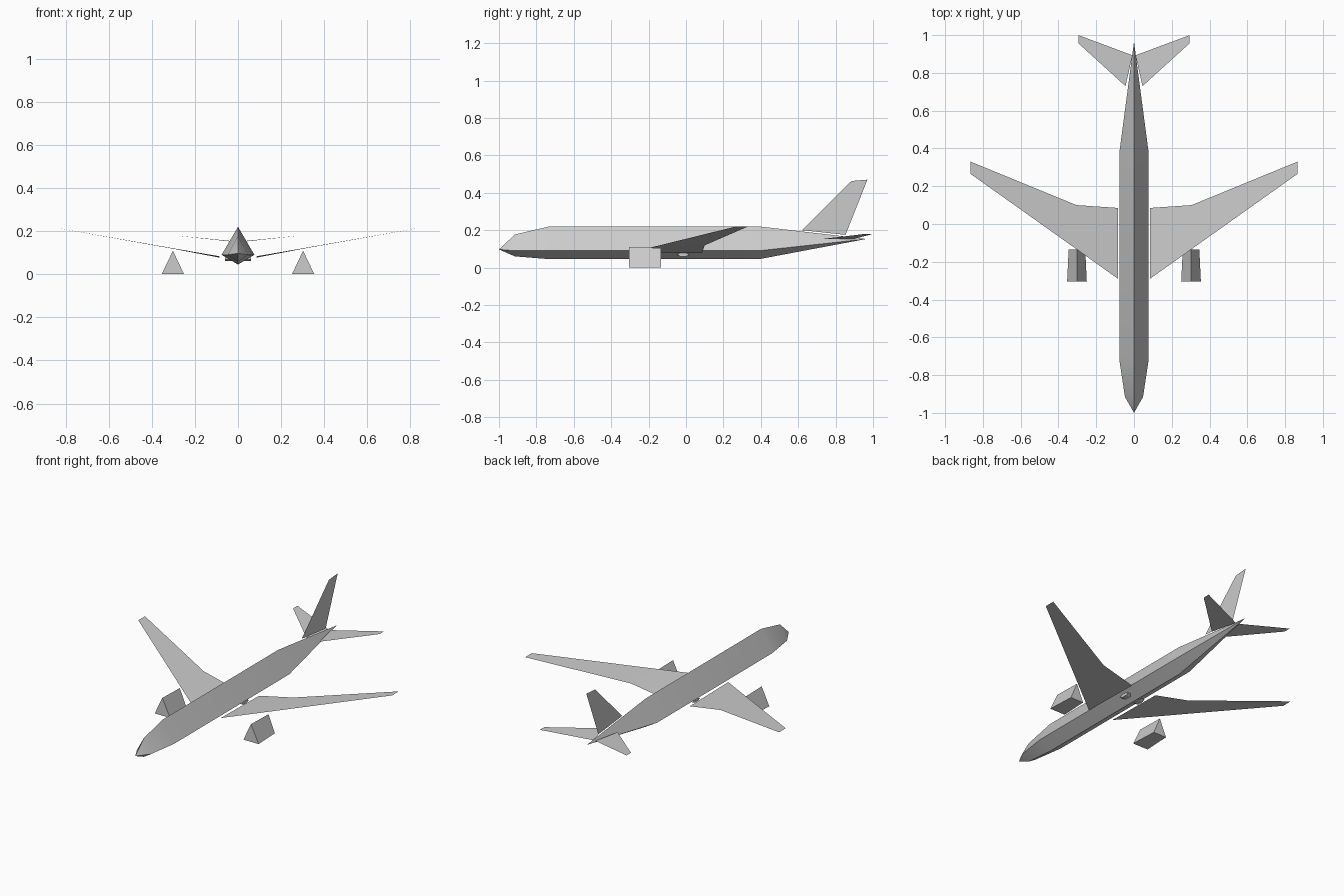
import bpy, bmesh, math

if "Cube" in bpy.data.objects:
    bpy.data.objects.remove(bpy.data.objects["Cube"])


def finish(name, bm, mirror=False, smooth=False):
    bmesh.ops.recalc_face_normals(bm, faces=bm.faces)
    mesh = bpy.data.meshes.new(name)
    bm.to_mesh(mesh)
    bm.free()
    ob = bpy.data.objects.new(name, mesh)
    bpy.context.collection.objects.link(ob)
    if mirror:
        ob.modifiers.new("mirror", 'MIRROR').use_axis[0] = True
    if smooth:
        bpy.ops.object.select_all(action='DESELECT')
        ob.select_set(True)
        bpy.context.view_layer.objects.active = ob
        bpy.ops.object.shade_smooth_by_angle(angle=math.radians(30))
    return ob


def loft(name, rings, nose=None, tail=None, **kw):
    """Bridge equal-sized rings; ends close to a point or a flat cap."""
    bm = bmesh.new()
    loops = [[bm.verts.new(p) for p in ring] for ring in rings]
    n = len(loops[0])
    for a, b in zip(loops, loops[1:]):
        for i in range(n):
            j = (i + 1) % n
            bm.faces.new((a[i], a[j], b[j], b[i]))
    for loop, tip in ((loops[0], nose), (loops[-1], tail)):
        if tip is None:
            bm.faces.new(loop)
        else:
            v = bm.verts.new(tip)
            for i in range(n):
                bm.faces.new((loop[i], loop[(i + 1) % n], v))
    return finish(name, bm, **kw)


def sheet(name, points, faces, mirror=False):
    """Thin surface, wound so its faces point upward."""
    bm = bmesh.new()
    vs = [bm.verts.new(p) for p in points]
    for f in faces:
        bm.faces.new([vs[i] for i in f])
    bmesh.ops.recalc_face_normals(bm, faces=bm.faces)
    bm.normal_update()
    if sum(f.normal.z for f in bm.faces) < 0:
        bmesh.ops.reverse_faces(bm, faces=bm.faces)
    mesh = bpy.data.meshes.new(name)
    bm.to_mesh(mesh)
    bm.free()
    ob = bpy.data.objects.new(name, mesh)
    bpy.context.collection.objects.link(ob)
    if mirror:
        ob.modifiers.new("mirror", 'MIRROR').use_axis[0] = True
    return ob


# Fuselage: four-sided section (y, half width, bottom, side, top)
stations = [(-0.915, 0.048, 0.06, 0.09, 0.177),
            (-0.73, 0.076, 0.045, 0.09, 0.22),
            (0.39, 0.076, 0.045, 0.09, 0.22)]
rings = [[(0, y, t), (w, y, s), (0, y, b), (-w, y, s)]
         for y, w, b, s, t in stations]
loft("fuselage", rings, nose=(0, -1, 0.097), tail=(0, 0.965, 0.153), smooth=True)

# Main wings: inner panel with a kinked trailing edge, then outer panel
sheet("wings",
      [(0.085, -0.29, 0.083), (0.305, -0.133, 0.121), (0.865, 0.265, 0.219),
       (0.865, 0.33, 0.219), (0.305, 0.10, 0.119), (0.085, 0.085, 0.077)],
      [(0, 1, 4, 5), (1, 2, 3, 4)], mirror=True)

# Tailplanes
sheet("tailplanes",
      [(0.045, 0.73, 0.153), (0.295, 0.957, 0.18),
       (0.295, 1.0, 0.18), (0.008, 0.893, 0.152)],
      [(0, 1, 2, 3)], mirror=True)

# Vertical fin
sheet("fin",
      [(0, 0.62, 0.20), (0, 0.885, 0.463), (0, 0.97, 0.47), (0, 0.853, 0.175)],
      [(0, 1, 2, 3)])

# Engines: triangular prisms under the wings
tri = [[(0.302, y, top), (0.302 + w, y, 0), (0.302 - w, y, 0)]
       for y, w, top in ((-0.305, 0.052, 0.109), (-0.135, 0.044, 0.105))]
loft("engines", tri, mirror=True)

# Small belly fairing between the wing roots
fairing = [[(x, -0.015 + 0.035 * math.cos(a), 0.069 + 0.01 * math.sin(a))
            for a in (math.pi / 3 * k for k in range(6))] for x in (-0.06, 0.06)]
loft("belly_fairing", fairing)
